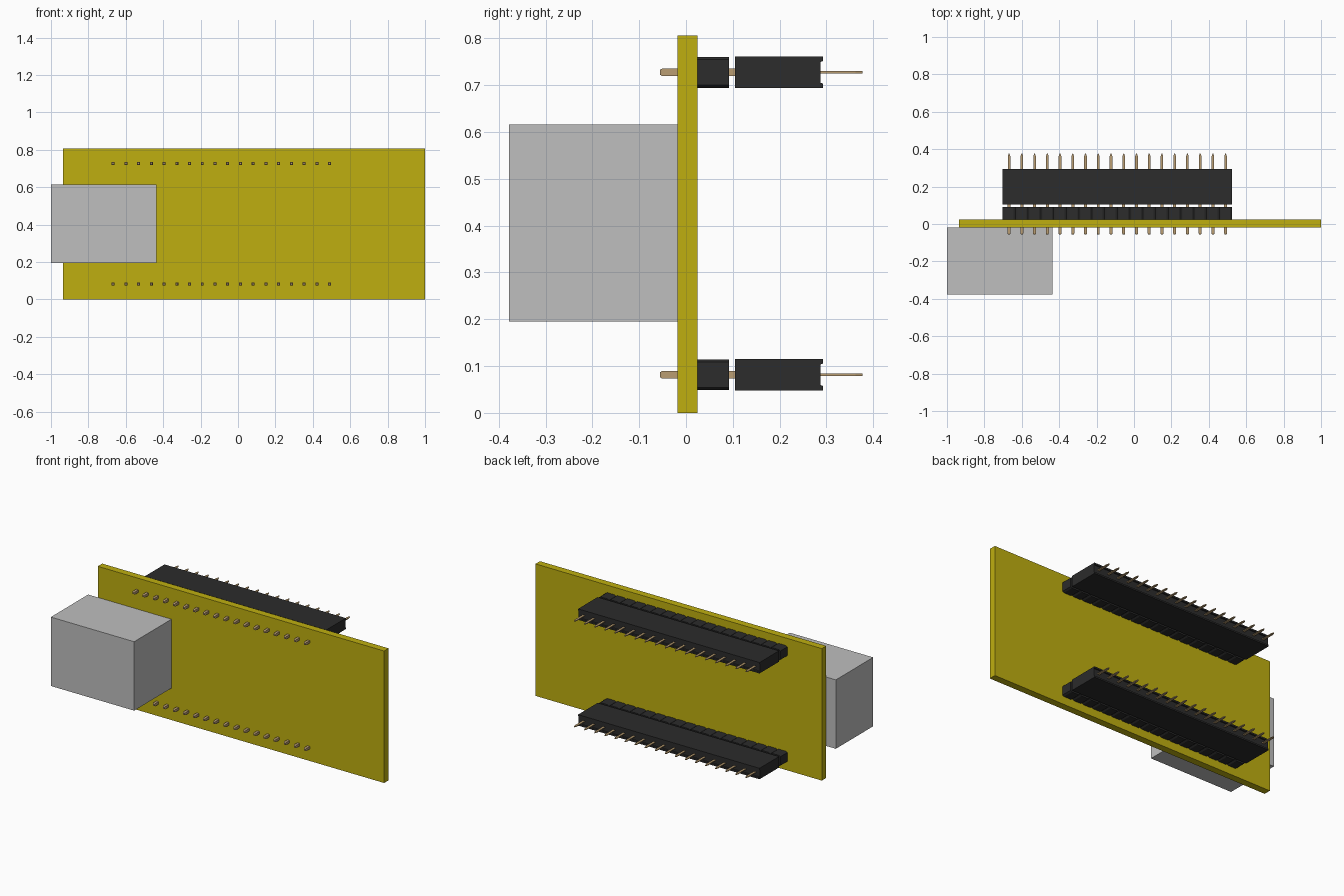
import bpy, bmesh
from mathutils import Vector

cube = bpy.data.objects.get("Cube")
if cube:
    bpy.data.objects.remove(cube, do_unlink=True)

PINS, PITCH, CENTRE_X = 18, 0.0681, -0.089
PIN_X = [CENTRE_X + (i - (PINS - 1) / 2) * PITCH for i in range(PINS)]
ROWS = {"lower": 0.0815, "upper": 0.7275}


def material(name, rgb):
    m = bpy.data.materials.new(name)
    m.use_nodes = True
    m.diffuse_color = (*rgb, 1)
    m.node_tree.nodes["Principled BSDF"].inputs["Base Color"].default_value = (*rgb, 1)
    return m


yellow = material("board yellow", (0.52, 0.43, 0.005))
grey = material("connector grey", (0.52, 0.52, 0.52))
black = material("plastic black", (0.025, 0.025, 0.025))
gold = material("pin gold", (0.49, 0.34, 0.17))


def finish(name, bm, mat):
    bmesh.ops.recalc_face_normals(bm, faces=bm.faces)
    mesh = bpy.data.meshes.new(name)
    bm.to_mesh(mesh)
    bm.free()
    mesh.materials.append(mat)
    obj = bpy.data.objects.new(name, mesh)
    bpy.context.collection.objects.link(obj)


def box(name, lo, hi, mat):
    bm = bmesh.new()
    lo, hi = Vector(lo), Vector(hi)
    bmesh.ops.create_cube(bm, size=1)
    for v in bm.verts:
        v.co = (lo + hi) / 2 + v.co * (hi - lo)
    finish(name, bm, mat)


def extrude(bm, points, offset):
    """Extrude a closed outline by an offset into a solid."""
    face = bm.faces.new([bm.verts.new(p) for p in points])
    result = bmesh.ops.extrude_face_region(bm, geom=[face], use_keep_orig=True)
    moved = [g for g in result["geom"] if isinstance(g, bmesh.types.BMVert)]
    bmesh.ops.translate(bm, verts=moved, vec=offset)


def loft(bm, x, z, sections):
    """Join rectangles (y, half width, half height) along y, capped."""
    rings = [[bm.verts.new((x + a * w, y, z + b * h))
              for a, b in ((-1, -1), (1, -1), (1, 1), (-1, 1))]
             for y, w, h in sections]
    for r, s in zip(rings, rings[1:]):
        for i in range(4):
            j = (i + 1) % 4
            bm.faces.new((r[i], r[j], s[j], s[i]))
    bm.faces.new(rings[0])
    bm.faces.new(rings[-1])


# Board and connector block
box("circuit_board", (-0.935, -0.018, 0), (1, 0.025, 0.806), yellow)
box("connector_block", (-1, -0.378, 0.195), (-0.437, -0.018, 0.616), grey)

for row, z in ROWS.items():
    # Strip of chamfered segments against the board
    bm = bmesh.new()
    h, cx, cz = PITCH / 2, 0.01, 0.006
    hz = 0.033
    octagon = [(-h, cz - hz), (cx - h, -hz), (h - cx, -hz), (h, cz - hz),
               (h, hz - cz), (h - cx, hz), (cx - h, hz), (-h, hz - cz)]
    for x in PIN_X:
        extrude(bm, [(x + a, 0.025, z + b) for a, b in octagon], (0, 0.067, 0))
    finish(row + "_pin_strip", bm, black)

    # Socket with two lips along its back edge
    bm = bmesh.new()
    outline = [(0.105, -0.0335), (0.293, -0.0335), (0.293, -0.024), (0.287, -0.022),
               (0.287, 0.022), (0.293, 0.024), (0.293, 0.0335), (0.105, 0.0335)]
    left = CENTRE_X - PINS * PITCH / 2
    extrude(bm, [(left, y, z + b) for y, b in outline], (PINS * PITCH, 0, 0))
    finish(row + "_socket", bm, black)

    # Square pins through the board, and flat pointed tails
    pins, tails = bmesh.new(), bmesh.new()
    for x in PIN_X:
        loft(pins, x, z, [(-0.056, 0.005, 0.005), (-0.051, 0.008, 0.008),
                          (0.15, 0.008, 0.008)])
        loft(tails, x, z, [(0.28, 0.007, 0.0025), (0.362, 0.007, 0.0025),
                           (0.377, 0.002, 0.0025)])
    finish(row + "_pins", pins, gold)
    finish(row + "_socket_tails", tails, gold)
